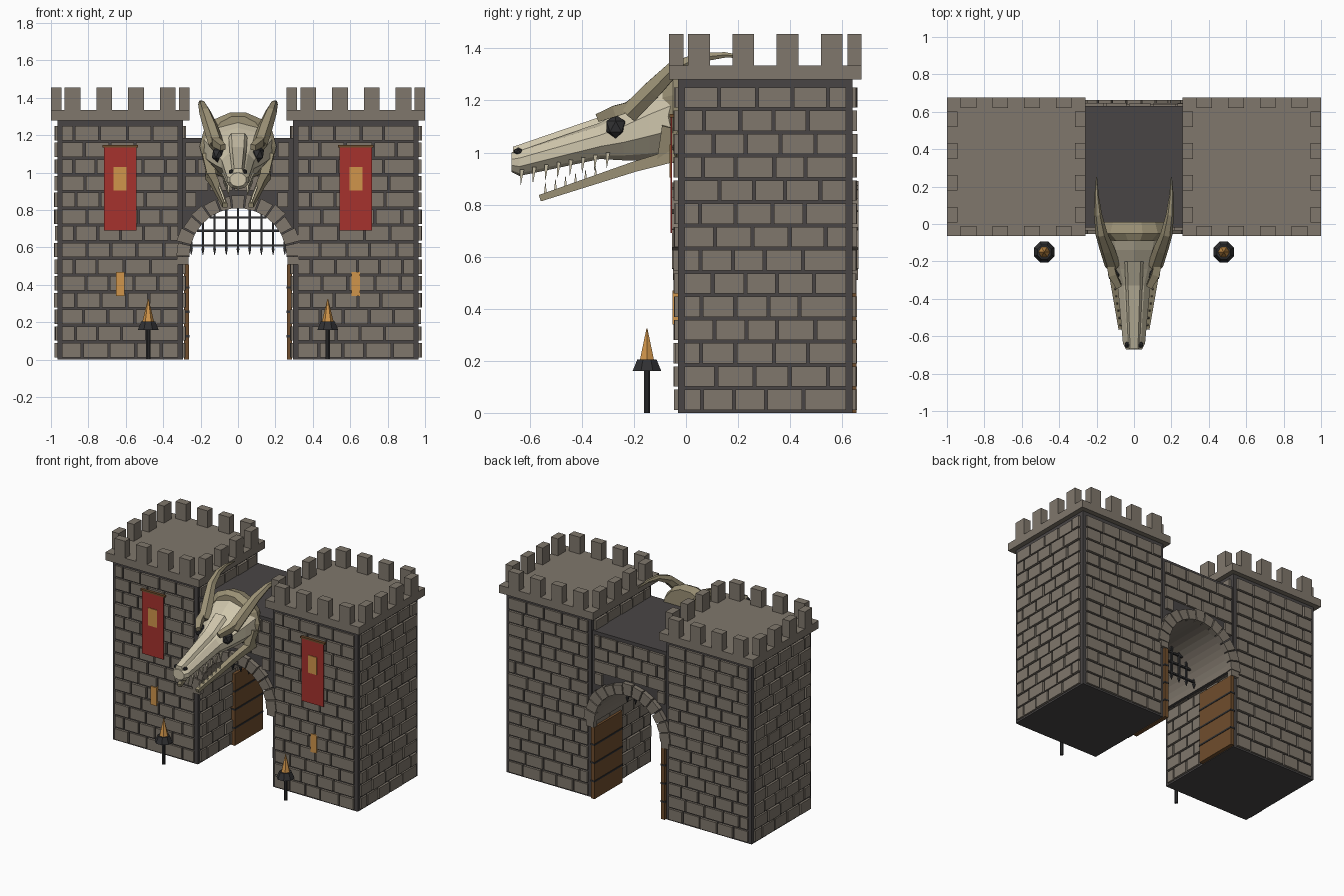
import bpy, bmesh, math, random
from mathutils import Vector

random.seed(4)
if "Cube" in bpy.data.objects:
    bpy.data.objects.remove(bpy.data.objects["Cube"])


def material(name, rgb):
    m = bpy.data.materials.new(name)
    m.use_nodes = True
    m.diffuse_color = (*rgb, 1)
    m.node_tree.nodes["Principled BSDF"].inputs["Base Color"].default_value = (*rgb, 1)
    return m


stone = material("grey brown stone", (0.215, 0.185, 0.15))
mortar = material("dark mortar", (0.066, 0.06, 0.06))
iron = material("black iron", (0.03, 0.03, 0.032))
bone = material("pale bone", (0.62, 0.56, 0.41))
horn = material("aged horn", (0.33, 0.285, 0.18))
red = material("red cloth", (0.38, 0.032, 0.026))
gold = material("amber gold", (0.63, 0.3, 0.07))
wood = material("brown wood", (0.16, 0.075, 0.026))


def finish(name, bm, *mats):
    bmesh.ops.recalc_face_normals(bm, faces=bm.faces)
    mesh = bpy.data.meshes.new(name)
    bm.to_mesh(mesh)
    bm.free()
    for m in mats:
        mesh.materials.append(m)
    ob = bpy.data.objects.new(name, mesh)
    bpy.context.collection.objects.link(ob)
    return ob


def box(bm, lo, hi):
    verts = bmesh.ops.create_cube(bm, size=1)["verts"]
    for v in verts:
        v.co = Vector([(a + b) / 2 + c * (b - a) for a, b, c in zip(lo, hi, v.co)])


def boxes(name, mat, *pairs):
    bm = bmesh.new()
    for lo, hi in pairs:
        box(bm, lo, hi)
    return finish(name, bm, mat)


def loft(bm, rings):
    rings = [[bm.verts.new(p) for p in r] for r in rings]
    n = len(rings[0])
    for a, b in zip(rings, rings[1:]):
        for i in range(n):
            j = (i + 1) % n
            bm.faces.new((a[i], a[j], b[j], b[i]))
    bm.faces.new(rings[0])
    bm.faces.new(rings[-1])


def tube(bm, pts, radii, sides=6):
    # Rings set square to the path
    pts = [Vector(p) for p in pts]
    rings = []
    for i, (p, r) in enumerate(zip(pts, radii)):
        t = (pts[min(i + 1, len(pts) - 1)] - pts[max(i - 1, 0)]).normalized()
        u = t.cross(Vector((1, 0, 0))).normalized()
        w = t.cross(u)
        turn = [math.tau * (k + 0.5) / sides for k in range(sides)]
        rings.append([p + r * (u * math.cos(a) + w * math.sin(a)) for a in turn])
    loft(bm, rings)


ROW, BASE = 0.0893, 0.012
HALF, CX, CY = 0.335, 0.63, 0.305
ARCH_Z, ARCH_R, RING_R = 0.55, 0.26, 0.335


def course(bm, row, u0, u1, place):
    # One course of bricks between u0 and u1; place maps (u, depth, z) to space
    u, z = u0, BASE + row * ROW
    width = 0.07 if row % 2 else 0.125
    while u1 - u > 0.025:
        end = u + width * random.uniform(0.9, 1.15)
        if u1 - end < 0.05:
            end = u1
        d = random.uniform(0.011, 0.018)
        a, b = place(u, -0.01, z), place(end - 0.012, d, z + ROW - 0.012)
        box(bm, [min(p) for p in zip(a, b)], [max(p) for p in zip(a, b)])
        u, width = end, 0.13


# Towers
for s, side in ((1, "left"), (-1, "right")):
    cx = s * CX
    boxes(side + "_tower_core", mortar,
          ((cx - HALF, CY - HALF, 0), (cx + HALF, CY + HALF, 1.29)))
    bm = bmesh.new()
    inset = HALF - 0.025
    for d in (1, -1):
        for row in range(14):
            course(bm, row, -inset, inset + 0.012,
                   lambda u, o, z: (cx + u, CY + d * (HALF + o), z))
            course(bm, row + 1 if d > 0 else row, -inset, inset + 0.012,
                   lambda u, o, z: (cx + d * (HALF + o), CY + u, z - (ROW if d > 0 else 0)))
    finish(side + "_tower_bricks", bm, stone)

    # Parapet slab and merlons on all four edges
    bm = bmesh.new()
    e = 0.37
    box(bm, (cx - e, CY - e, 1.28), (cx + e, CY + e, 1.335))
    for d in (1, -1):
        for k in (-0.255, -0.085, 0.085, 0.255):
            m = d * (e - 0.0275)
            for x, y, hx, hy in ((k, m, 0.042, 0.0275), (m, k, 0.0275, 0.042)):
                box(bm, (cx + x - hx, CY + y - hy, 1.33), (cx + x + hx, CY + y + hy, 1.455))
    finish(side + "_parapet", bm, stone)

    # Banner and lit window
    boxes(side + "_banner", red, ((cx - 0.086, -0.06, 0.69), (cx + 0.086, -0.053, 1.14)))
    boxes(side + "_banner_rod", wood, ((cx - 0.095, -0.064, 1.135), (cx + 0.095, -0.045, 1.148)))
    boxes(side + "_banner_emblem", gold, ((cx - 0.035, -0.064, 0.905), (cx + 0.035, -0.058, 1.03)))
    boxes(side + "_window", gold, ((cx - 0.023, -0.052, 0.34), (cx + 0.023, -0.03, 0.47)))

    # Open door leaf with iron straps
    x0, x1 = sorted((s * 0.262, s * 0.29))
    boxes(side + "_door", wood, ((x0, 0.34, 0), (x1, 0.655, 0.51)))
    boxes(side + "_door_straps", iron, *[
        ((x0 - 0.003, 0.338, z), (x1 + 0.003, 0.657, z + 0.012)) for z in (0.12, 0.25, 0.38)])

    # Standing torch
    tx, ty = s * 0.48, -0.15
    bm = bmesh.new()
    tube(bm, [(tx, ty, 0), (tx, ty, 0.17)], [0.012, 0.012], 8)
    tube(bm, [(tx, ty, 0.16), (tx, ty, 0.205)], [0.06, 0.04], 8)
    finish(side + "_torch_stand", bm, iron)
    bm = bmesh.new()
    tube(bm, [(tx, ty, 0.2), (tx, ty, 0.325)], [0.032, 0.002], 6)
    finish(side + "_torch_flame", bm, gold)


# Gatehouse block with a barrel vault
def arc(r, a, y):
    return Vector((r * math.cos(a), y, ARCH_Z + r * math.sin(a)))


bm = bmesh.new()
outline = [arc(ARCH_R, math.pi * i / 20, -0.02) for i in range(21)]
outline += [Vector((x, -0.02, z)) for x, z in ((-0.3, ARCH_Z), (-0.3, 1.185), (0.3, 1.185), (0.3, ARCH_Z))]
loft(bm, [outline, [p + Vector((0, 0.65, 0)) for p in outline]])
for f in bm.faces:
    c = f.calc_center_median()
    if math.hypot(c.x, c.z - ARCH_Z) < ARCH_R + 0.005 and len(f.verts) == 4:
        f.material_index = 1
finish("gate_core", bm, mortar, stone)

# Gate bricks around the arch and arch stones, front and back
bricks, ring = bmesh.new(), bmesh.new()
for face_y, d in ((-0.02, -1), (0.63, 1)):
    place = lambda u, o, z: (u, face_y + d * o, z)
    for row in range(7, 13):
        h = BASE + row * ROW - ARCH_Z
        if h < RING_R:
            gap = math.sqrt(RING_R ** 2 - h ** 2) + 0.008
            course(bricks, row, -0.28, -gap, place)
            course(bricks, row, gap, 0.28, place)
        else:
            course(bricks, row, -0.28, 0.285, place)
    n = 13
    for i in range(n):
        a0, a1 = (math.pi * (i + k) / n for k in (0.05, 0.95))
        r = RING_R + random.uniform(-0.008, 0.008)
        loft(ring, [[arc(q, a, y) for q, a in
                     ((ARCH_R, a0), (r, a0), (r, a1), (ARCH_R, a1))]
                    for y in (face_y - d * 0.01, face_y + d * 0.033)])
    for s in (-1, 1):
        x0, x1 = sorted((s * 0.265, s * 0.325))
        y0, y1 = sorted((face_y - d * 0.01, face_y + d * 0.03))
        box(ring, (x0, y0, 0.51), (x1, y1, 0.552))
finish("gate_bricks", bricks, stone)
finish("arch_stones", ring, stone)

# Raised portcullis
bm = bmesh.new()
for i in range(-4, 5):
    x = i * 0.0625
    top = ARCH_Z + math.sqrt(max(ARCH_R ** 2 - x * x, 0.001)) + 0.01
    box(bm, (x - 0.006, 0.294, 0.59), (x + 0.006, 0.306, top))
    tube(bm, [(x, 0.3, 0.595), (x, 0.3, 0.56)], [0.012, 0.002], 4)
for z in (0.61, 0.69, 0.76):
    w = math.sqrt(ARCH_R ** 2 - (z - ARCH_Z) ** 2)
    box(bm, (-w, 0.293, z - 0.006), (w, 0.307, z + 0.006))
finish("portcullis", bm, iron)

# Mounted skull: sections as y, bottom, top, half width
bm = bmesh.new()
rings = []
for y, lo, hi, w in ((-0.67, 0.925, 1.0, 0.045), (-0.64, 0.91, 1.015, 0.062),
                     (-0.33, 0.975, 1.115, 0.092), (-0.24, 0.97, 1.17, 0.125),
                     (-0.14, 0.97, 1.24, 0.165), (-0.05, 0.98, 1.29, 0.195), (0, 1.0, 1.28, 0.18)):
    rings.append([(w * math.cos(a), y, (lo + hi) / 2 + (hi - lo) / 2 * math.sin(a))
                  for a in [math.tau * (k + 0.5) / 10 for k in range(10)]])
loft(bm, rings)
finish("skull", bm, bone)

bm = bmesh.new()
loft(bm, [[(w * math.cos(a), y, 1.14 + h * math.sin(a)) for a in
           [math.tau * k / 14 for k in range(14)]]
          for y, w, h in ((-0.09, 0.15, 0.165), (-0.05, 0.205, 0.185), (0.01, 0.18, 0.17))])
finish("skull_frill", bm, horn)

bm = bmesh.new()
loft(bm, [[(x * w, y, z + dz) for x, dz in ((-1, -0.012), (1, -0.012), (0.7, 0.012), (-0.7, 0.012))]
          for y, z, w in ((-0.665, 1.01, 0.03), (-0.33, 1.125, 0.045), (-0.2, 1.2, 0.05))])
finish("nose_ridge", bm, bone)

horns, jaw, brow = bmesh.new(), bmesh.new(), bmesh.new()
teeth, eyes = bmesh.new(), bmesh.new()
for s in (-1, 1):
    tube(horns, [(s * x, y, z) for x, y, z in (
        (0.115, -0.22, 1.15), (0.145, -0.13, 1.24), (0.175, -0.05, 1.32),
        (0.192, 0.05, 1.365), (0.2, 0.15, 1.375), (0.2, 0.25, 1.365))],
         [0.042, 0.04, 0.032, 0.021, 0.012, 0.003])
    tube(jaw, [(s * 0.15, -0.04, 0.99), (s * 0.125, -0.2, 0.945), (s * 0.07, -0.56, 0.825)],
         [0.034, 0.028, 0.018], 4)
    tube(jaw, [(s * 0.16, -0.06, 1.1), (s * 0.14, -0.09, 0.97)], [0.045, 0.03], 4)
    tube(brow, [(s * 0.08, -0.335, 1.135), (s * 0.115, -0.27, 1.16), (s * 0.135, -0.18, 1.185)],
         [0.022, 0.03, 0.026], 4)
    for i in range(8):
        t = i / 7
        y, x = -0.63 + 0.33 * t, s * (0.05 + 0.028 * t)
        z = 0.935 + 0.065 * t
        tube(teeth, [(x, y, z), (x, y - 0.005, z - 0.06)], [0.011, 0.001], 4)
        if i < 6:
            x, y, z = s * (0.072 + 0.04 * t), -0.54 + 0.27 * t, 0.835 + 0.085 * t
            tube(teeth, [(x, y, z), (x, y, z + 0.05)], [0.009, 0.001], 4)
    for centre, size in (((s * 0.108, -0.27, 1.1), (0.035, 0.042, 0.046)),
                         ((s * 0.036, -0.645, 1.005), (0.015, 0.018, 0.014))):
        for v in bmesh.ops.create_icosphere(eyes, subdivisions=1, radius=1)["verts"]:
            v.co = Vector([c + k * r for c, k, r in zip(centre, v.co, size)])
finish("horns", horns, horn)
finish("lower_jaw", jaw, horn)
finish("brows", brow, horn)
finish("teeth", teeth, bone)
finish("eye_sockets_and_nostrils", eyes, iron)
